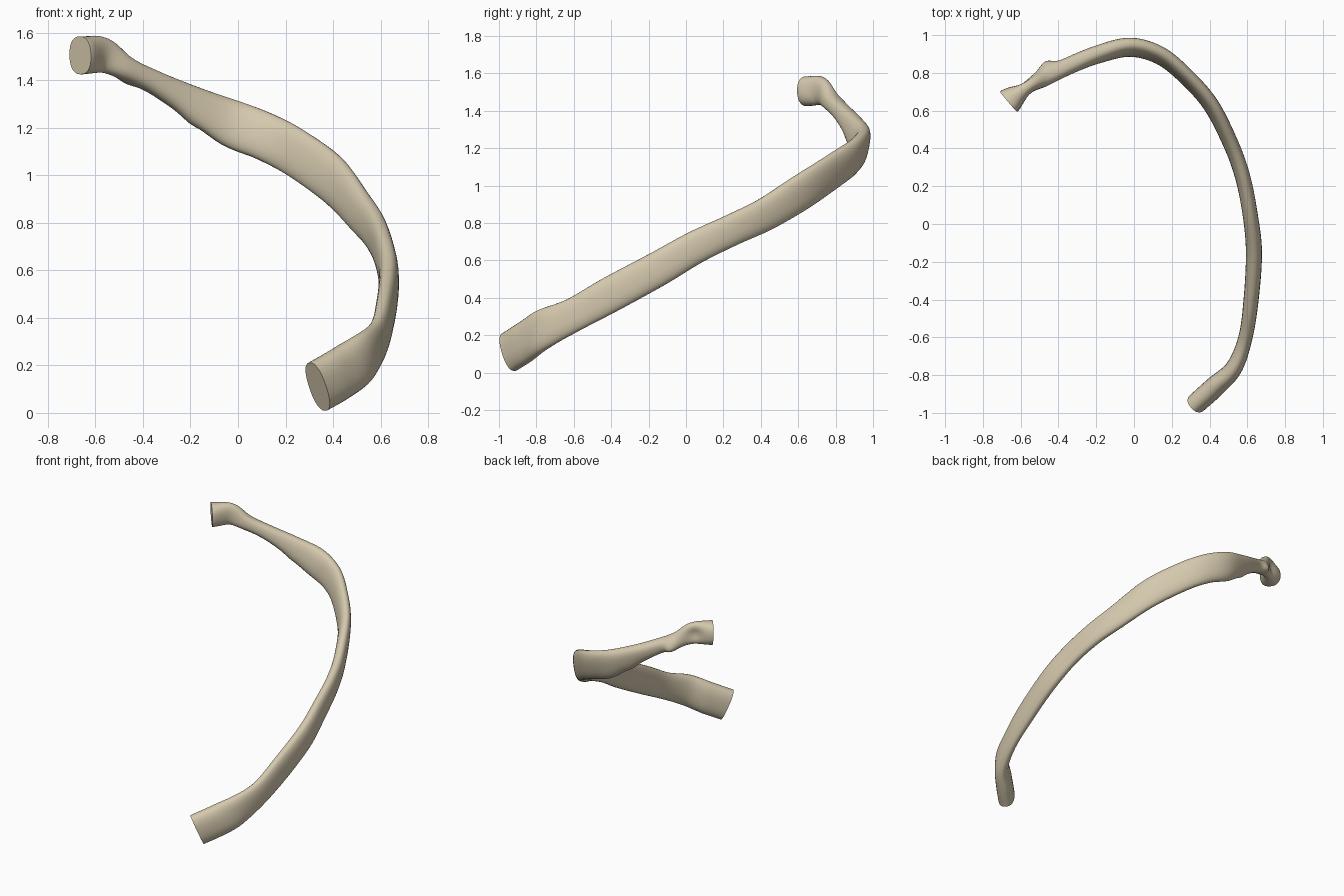
import bpy
import bmesh
import math
from mathutils import Vector, Quaternion

SIDES = 28
STEPS = 7
UP = Vector((0, 0, 1))

# Stations from the front end to the head: x, y, z, height, thickness, tilt in degrees
STATIONS = [
    (.335, -.945, .11, .22, .11, 0),
    (.43, -.86, .165, .22, .11, 0),
    (.53, -.76, .235, .21, .09, 0),
    (.59, -.6, .31, .18, .075, 0),
    (.62, -.4, .42, .19, .08, 0),
    (.635, -.15, .555, .185, .085, 0),
    (.615, .05, .67, .175, .08, 0),
    (.575, .25, .765, .17, .08, 3),
    (.51, .43, .85, .18, .08, 5),
    (.4, .64, .98, .2, .08, 8),
    (.25, .805, 1.09, .2, .08, 10),
    (.12, .9, 1.16, .2, .085, 12),
    (-.03, .935, 1.22, .2, .09, 12),
    (-.2, .895, 1.31, .14, .09, 12),
    (-.35, .835, 1.39, .1, .09, 8),
    (-.47, .775, 1.45, .1, .09, 4),
    (-.57, .725, 1.505, .15, .08, 0),
    (-.655, .655, 1.505, .16, .14, 0),
]


def catmull(a, b, c, d, t):
    """Smooth blend from b to c."""
    return [q + t / 2 * (r - p + t * (2 * p - 5 * q + 4 * r - s + t * (3 * (q - r) + s - p)))
            for p, q, r, s in zip(a, b, c, d)]


def sample_stations(stations):
    """Refine the stations into closely spaced ones."""
    first = [2 * p - q for p, q in zip(stations[0], stations[1])]
    last = [2 * p - q for p, q in zip(stations[-1], stations[-2])]
    padded = [first, *stations, last]
    samples = []
    for i in range(len(stations) - 1):
        for k in range(STEPS):
            samples.append(catmull(*padded[i:i + 4], k / STEPS))
    samples.append(list(stations[-1]))
    return samples


def section(center, tangent, height, thickness, tilt):
    """Flattened oval cross-section square to the path."""
    side = tangent.cross(UP).normalized()
    rise = side.cross(tangent).normalized()
    turn = Quaternion(tangent, math.radians(tilt))
    side, rise = turn @ side, turn @ rise
    points = []
    for j in range(SIDES):
        angle = math.tau * j / SIDES
        c, s = math.cos(angle), math.sin(angle)
        u = math.copysign(abs(c) ** .85, c) * thickness / 2
        v = math.copysign(abs(s) ** .85, s) * height / 2
        points.append(center + side * u + rise * v)
    return points


def push(verts, spot, radius, offset):
    """Raise or sink a soft bump around a spot."""
    for v in verts:
        falloff = math.exp(-((v.co - Vector(spot)).length / radius) ** 2)
        v.co += Vector(offset) * falloff


def loft(name, stations, material):
    samples = sample_stations(stations)
    centers = [Vector(s[:3]) for s in samples]
    bm = bmesh.new()
    rings = []
    for i, s in enumerate(samples):
        ahead = centers[min(i + 1, len(centers) - 1)]
        behind = centers[max(i - 1, 0)]
        tangent = (ahead - behind).normalized()
        rings.append([bm.verts.new(p) for p in section(centers[i], tangent, *s[3:])])
    for a, b in zip(rings, rings[1:]):
        for j in range(SIDES):
            k = (j + 1) % SIDES
            bm.faces.new((a[j], a[k], b[k], b[j]))

    # Tubercle on the back of the neck
    push(bm.verts, (-.47, .83, 1.42), .05, (-.005, .035, -.02))
    # Hollow behind the head
    push(bm.verts, (-.6, .76, 1.51), .045, (.01, -.02, 0))
    # Roughened lower border near the angle
    push(bm.verts, (-.2, .9, 1.24), .05, (0, 0, -.012))

    # Flat front end, softly domed head
    bm.faces.new(rings[0])
    head = bm.faces.new(rings[-1])
    outward = (centers[-1] - centers[-2]).normalized()
    bmesh.ops.inset_individual(bm, faces=[head], thickness=.02)
    for v in head.verts:
        v.co += outward * .012
    bmesh.ops.recalc_face_normals(bm, faces=bm.faces)

    mesh = bpy.data.meshes.new(name)
    bm.to_mesh(mesh)
    bm.free()
    mesh.materials.append(material)
    obj = bpy.data.objects.new(name, mesh)
    bpy.context.collection.objects.link(obj)
    return obj


def make_material(name, color):
    mat = bpy.data.materials.new(name)
    mat.use_nodes = True
    mat.diffuse_color = color
    mat.node_tree.nodes["Principled BSDF"].inputs["Base Color"].default_value = color
    return mat


cube = bpy.data.objects.get("Cube")
if cube:
    bpy.data.objects.remove(cube, do_unlink=True)

bone = make_material("bone", (.66, .58, .42, 1))
rib = loft("rib_bone", STATIONS, bone)

bpy.ops.object.select_all(action='DESELECT')
rib.select_set(True)
bpy.context.view_layer.objects.active = rib
bpy.ops.object.shade_smooth_by_angle(angle=math.radians(50))
